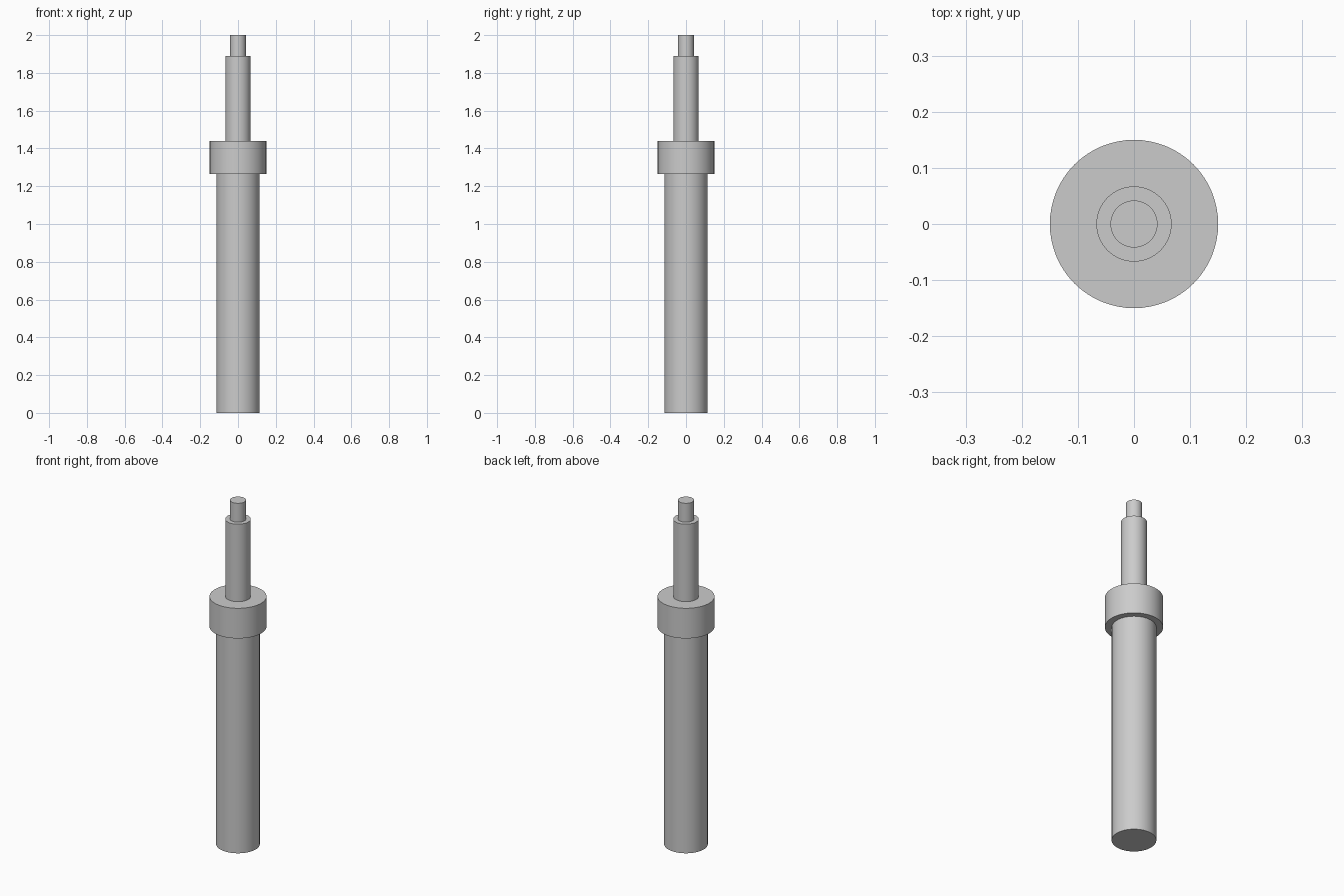
import bpy
import math

if "Cube" in bpy.data.objects:
    bpy.data.objects.remove(bpy.data.objects["Cube"], do_unlink=True)

# Single plain grey metal
grey = bpy.data.materials.new("grey_metal")
grey.use_nodes = True
colour = (0.6, 0.6, 0.6, 1)
grey.diffuse_color = colour
grey.node_tree.nodes["Principled BSDF"].inputs["Base Color"].default_value = colour


def cylinder(name, radius, bottom, top):
    """Upright cylinder with smooth sides and sharp rims."""
    bpy.ops.mesh.primitive_cylinder_add(
        vertices=64, radius=radius, depth=top - bottom,
        location=(0, 0, (bottom + top) / 2))
    part = bpy.context.object
    part.name = name
    part.data.materials.append(grey)
    bpy.ops.object.shade_smooth_by_angle(angle=math.radians(30))
    return part


# Stepped pin, stacked from the base up
cylinder("barrel", 0.115, 0, 1.265)
cylinder("collar", 0.15, 1.265, 1.44)
cylinder("plunger", 0.067, 1.44, 1.89)
cylinder("tip", 0.042, 1.89, 2)
